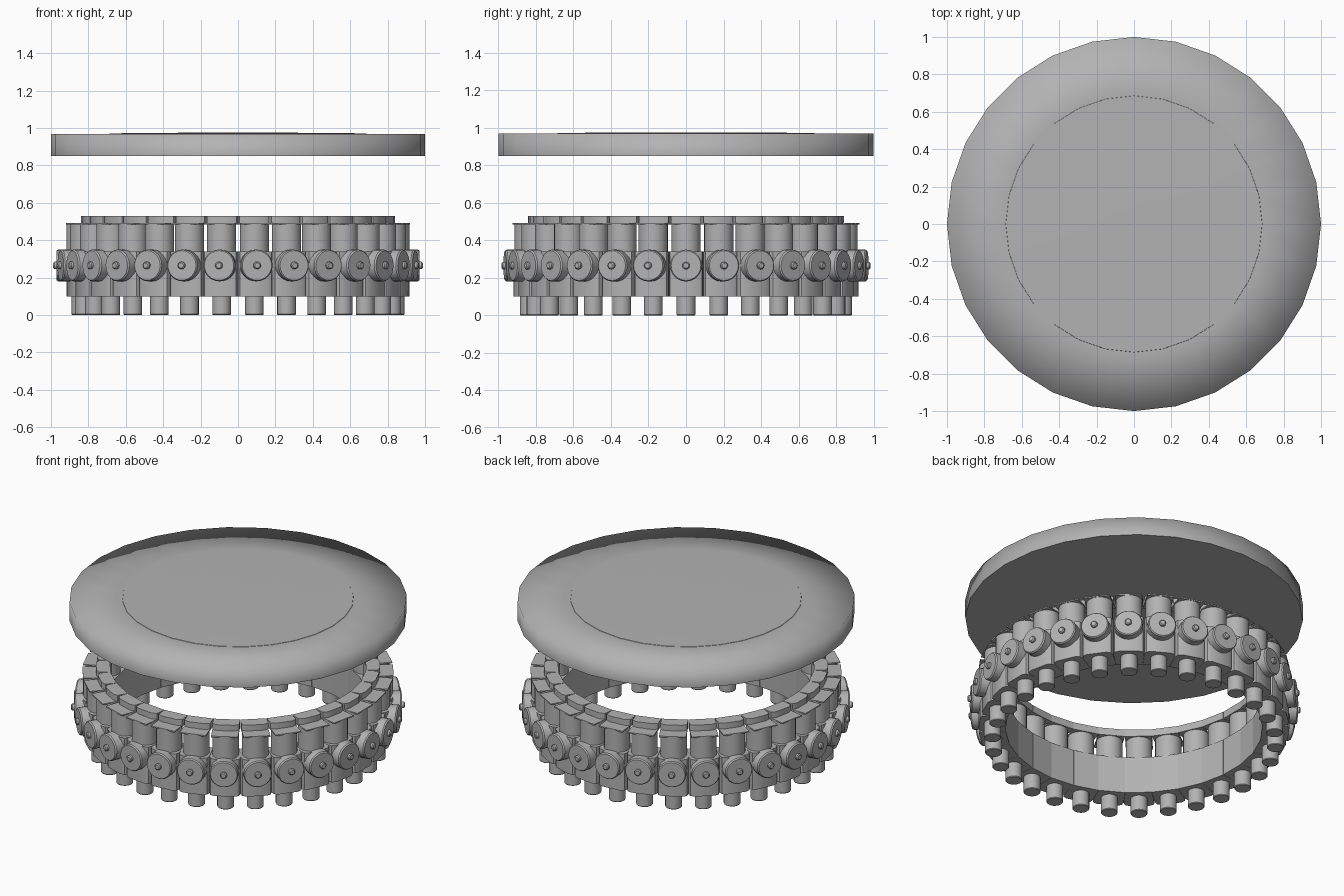
import bpy, bmesh
from math import radians, pi, cos, sin
from mathutils import Matrix

if "Cube" in bpy.data.objects:
    bpy.data.objects.remove(bpy.data.objects["Cube"])

UNITS = 30
grey = bpy.data.materials.new("dark_grey")
grey.diffuse_color = (0.45, 0.45, 0.45, 1)
grey.use_nodes = True
grey.node_tree.nodes["Principled BSDF"].inputs["Base Color"].default_value = grey.diffuse_color


def finish(name, bm, angle=35):
    bmesh.ops.recalc_face_normals(bm, faces=bm.faces)
    me = bpy.data.meshes.new(name)
    bm.to_mesh(me)
    bm.free()
    me.materials.append(grey)
    ob = bpy.data.objects.new(name, me)
    bpy.context.collection.objects.link(ob)
    bpy.ops.object.select_all(action='DESELECT')
    ob.select_set(True)
    bpy.context.view_layer.objects.active = ob
    bpy.ops.object.shade_smooth_by_angle(angle=radians(angle))
    return ob


def lathe(name, profile, sides, matrix=Matrix(), angle=35):
    """Closed solid turned around local z from (radius, height) pairs."""
    bm = bmesh.new()
    rings = [[bm.verts.new((r * cos(2 * pi * i / sides), r * sin(2 * pi * i / sides), z))
              for i in range(sides)] for r, z in profile]
    for a, b in zip(rings, rings[1:]):
        for i in range(sides):
            j = (i + 1) % sides
            bm.faces.new((a[i], a[j], b[j], b[i]))
    bm.faces.new(rings[0][::-1])
    bm.faces.new(rings[-1])
    bm.transform(matrix)
    return finish(name, bm, angle)


def prism(name, outline, z0, z1):
    """Plan outline extruded from z0 to z1."""
    bm = bmesh.new()
    f = bm.faces.new([bm.verts.new((x, y, z0)) for x, y in outline])
    new = bmesh.ops.extrude_face_region(bm, geom=[f])["geom"]
    for v in new:
        if isinstance(v, bmesh.types.BMVert):
            v.co.z = z1
    return finish(name, bm)


def around(ob):
    """Repeat a part around the ring with shared mesh data."""
    for i in range(1, UNITS):
        c = bpy.data.objects.new(f"{ob.name}_{i:02d}", ob.data)
        c.rotation_euler.z = 2 * pi * i / UNITS
        bpy.context.collection.objects.link(c)


def half_outline(pts):
    """Mirror a half outline across the x axis."""
    return pts + [(x, -y) for x, y in reversed(pts)]


# floating lid: rim shaded softly into the top, hard edge underneath
lid = lathe("lid", [(1.0, 0.85), (1.0, 0.968), (0.69, 0.969)], 28, angle=120)
for e in lid.data.edges:
    zs = [lid.data.vertices[v].co.z for v in e.vertices]
    e.use_edge_sharp = max(zs) < 0.86 or min(zs) > 0.9685

# shallow raised centre of the lid
lathe("lid_centre", [(0.69, 0.96), (0.685, 0.971), (0.42, 0.974), (0.15, 0.975)], 28)

axis = Matrix.Translation((0.84, 0, 0))
outward = Matrix.Translation((0, 0, 0.265)) @ Matrix.Rotation(pi / 2, 4, 'Y')

# bottom pegs
around(lathe("peg", [(0.047, 0.0), (0.05, 0.004), (0.05, 0.12)], 20, axis))

# valve blocks
around(prism("valve_block", half_outline(
    [(0.757, 0.079), (0.88, 0.0915), (0.905, 0.085), (0.918, 0.06)]), 0.10, 0.34))

# upright columns
around(lathe("column", [(0.078, 0.33), (0.078, 0.487)], 24, axis))

# thin flange tabs and raised inner rim
around(prism("flange", half_outline([(0.80, 0.08), (0.92, 0.08)]), 0.484, 0.492))
around(prism("inner_rim", half_outline(
    [(0.757, 0.0795), (0.825, 0.0795), (0.84, 0.05)]), 0.484, 0.53))

# round side knobs with a centre pin
around(lathe("knob", [(0.085, 0.90), (0.085, 0.962), (0.079, 0.97)], 24, outward))
around(lathe("knob_pin", [(0.02, 0.96), (0.02, 0.982), (0.014, 0.988)], 12, outward))
